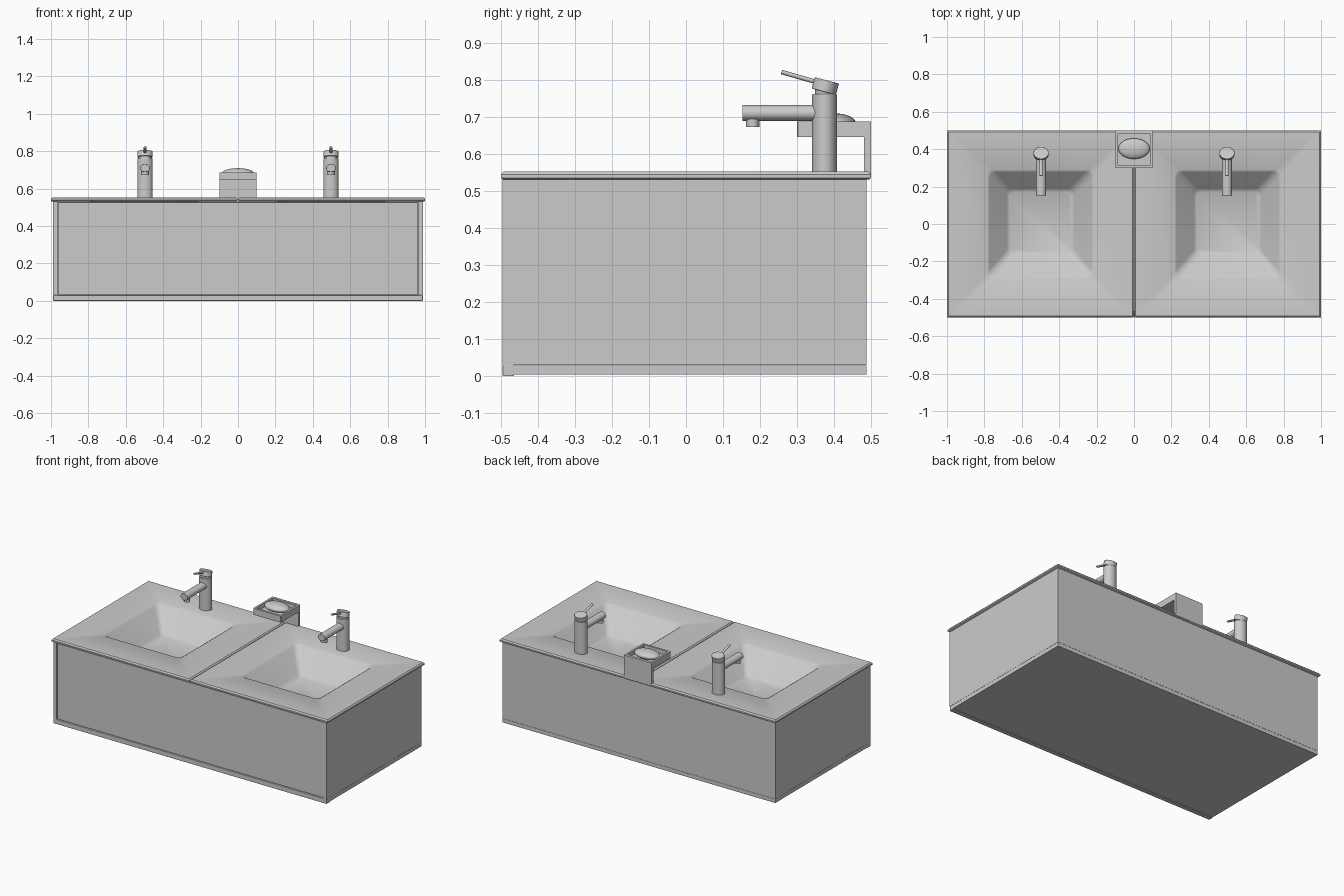
import bpy, bmesh, math
from mathutils import Matrix

if "Cube" in bpy.data.objects:
    bpy.data.objects.remove(bpy.data.objects["Cube"])


def add_object(name, bm, bevel=0.0, smooth=False):
    bmesh.ops.recalc_face_normals(bm, faces=bm.faces)
    me = bpy.data.meshes.new(name)
    bm.to_mesh(me)
    bm.free()
    ob = bpy.data.objects.new(name, me)
    bpy.context.collection.objects.link(ob)
    if bevel:
        mod = ob.modifiers.new("bevel", 'BEVEL')
        mod.width, mod.segments = bevel, 2
    if smooth:
        bpy.ops.object.select_all(action='DESELECT')
        ob.select_set(True)
        bpy.context.view_layer.objects.active = ob
        bpy.ops.object.shade_smooth_by_angle(angle=math.radians(35))
    return ob


def box(name, x0, x1, y0, y1, z0, z1, bevel=0.0):
    bm = bmesh.new()
    m = Matrix.Translation(((x0 + x1) / 2, (y0 + y1) / 2, (z0 + z1) / 2))
    m = m @ Matrix.Diagonal((x1 - x0, y1 - y0, z1 - z0, 1))
    bmesh.ops.create_cube(bm, size=1, matrix=m)
    return add_object(name, bm, bevel)


def cylinder(name, loc, rx, ry, length, tilt=0.0, bevel=0.0):
    """Elliptical cylinder, its axis tilted about x."""
    bm = bmesh.new()
    m = (Matrix.Translation(loc) @ Matrix.Rotation(math.radians(tilt), 4, 'X')
         @ Matrix.Diagonal((rx, ry, length, 1)))
    bmesh.ops.create_cone(bm, cap_ends=True, segments=32, radius1=1, radius2=1, depth=1, matrix=m)
    return add_object(name, bm, bevel, True)


def rounded_loop(cx, cy, hx, hy, r, z, n=5):
    pts = []
    for i, (sx, sy) in enumerate([(1, 1), (-1, 1), (-1, -1), (1, -1)]):
        for k in range(n):
            a = math.pi / 2 * (i + k / (n - 1))
            pts.append((cx + sx * (hx - r) + r * math.cos(a),
                        cy + sy * (hy - r) + r * math.sin(a), z))
    return pts


def loft(name, loops, smooth=True):
    bm = bmesh.new()
    rings = [[bm.verts.new(p) for p in lp] for lp in loops]
    n = len(rings[0])
    for a, b in zip(rings, rings[1:]):
        for i in range(n):
            j = (i + 1) % n
            bm.faces.new((a[i], a[j], b[j], b[i]))
    bm.faces.new(rings[0])
    bm.faces.new(rings[-1])
    return add_object(name, bm, smooth=smooth)


# Cabinet panels
box("bottom_panel", -0.988, 0.988, -0.493, 0.488, 0.004, 0.029)
box("front_foot_strip", -0.988, 0.988, -0.495, -0.465, 0.0, 0.03, 0.002)
box("back_panel", -0.988, 0.988, 0.462, 0.488, 0.03, 0.53)
box("drawer_front", -0.962, 0.962, -0.491, -0.465, 0.033, 0.527, 0.002)

for s, side in ((-1, "left"), (1, "right")):
    box(side + "_side_panel", *sorted((s * 0.966, s * 0.988)), -0.495, 0.462, 0.03, 0.53)

    # Countertop half with its sunken basin, one closed shell
    cx, bx, by = s * 0.501, s * 0.5, 0.0
    loft(side + "_basin_top", [
        rounded_loop(bx, 0.01, 0.18, 0.18, 0.03, 0.385),
        rounded_loop(bx, by, 0.29, 0.29, 0.03, 0.531),
        rounded_loop(cx, 0, 0.494, 0.495, 0.003, 0.531),
        rounded_loop(cx, 0, 0.499, 0.5, 0.003, 0.535),
        rounded_loop(cx, 0, 0.499, 0.5, 0.003, 0.544),
        rounded_loop(cx, 0, 0.492, 0.493, 0.003, 0.552),
        rounded_loop(bx, by, 0.285, 0.29, 0.03, 0.552),
        rounded_loop(bx, by, 0.273, 0.278, 0.035, 0.544),
        rounded_loop(bx, 0.01, 0.18, 0.178, 0.03, 0.412),
        rounded_loop(bx, 0.01, 0.165, 0.162, 0.03, 0.402),
    ])

    # Mixer tap
    tx = s * 0.497
    cylinder(side + "_tap_body", (tx, 0.374, 0.655), 0.041, 0.034, 0.212, 0, 0.002)
    cylinder(side + "_tap_neck", (tx, 0.376, 0.768), 0.034, 0.028, 0.03)
    cylinder(side + "_tap_head", (tx, 0.376, 0.783), 0.041, 0.034, 0.032, -15, 0.002)
    cylinder(side + "_tap_lever", (tx, 0.306, 0.807), 0.008, 0.006, 0.10, 74, 0.001)
    cylinder(side + "_tap_spout", (tx, 0.255, 0.71), 0.026, 0.022, 0.206, 90, 0.002)
    cylinder(side + "_tap_aerator", (tx, 0.18, 0.683), 0.021, 0.018, 0.022)

# Soap dish: hollow square tray on an upright back plate
loft("soap_tray", [rounded_loop(0, 0.4, h, h, 0.002, z, 2) for h, z in
                   ((0.1, 0.645), (0.1, 0.687), (0.087, 0.687), (0.087, 0.66))], False)
box("soap_stand", -0.1, 0.1, 0.48, 0.5, 0.54, 0.686)

# Soap bar
bm = bmesh.new()
bmesh.ops.create_uvsphere(bm, u_segments=32, v_segments=16, radius=1,
                          matrix=Matrix.Translation((0, 0.403, 0.684))
                          @ Matrix.Diagonal((0.084, 0.055, 0.025, 1)))
add_object("soap_bar", bm, smooth=True)
